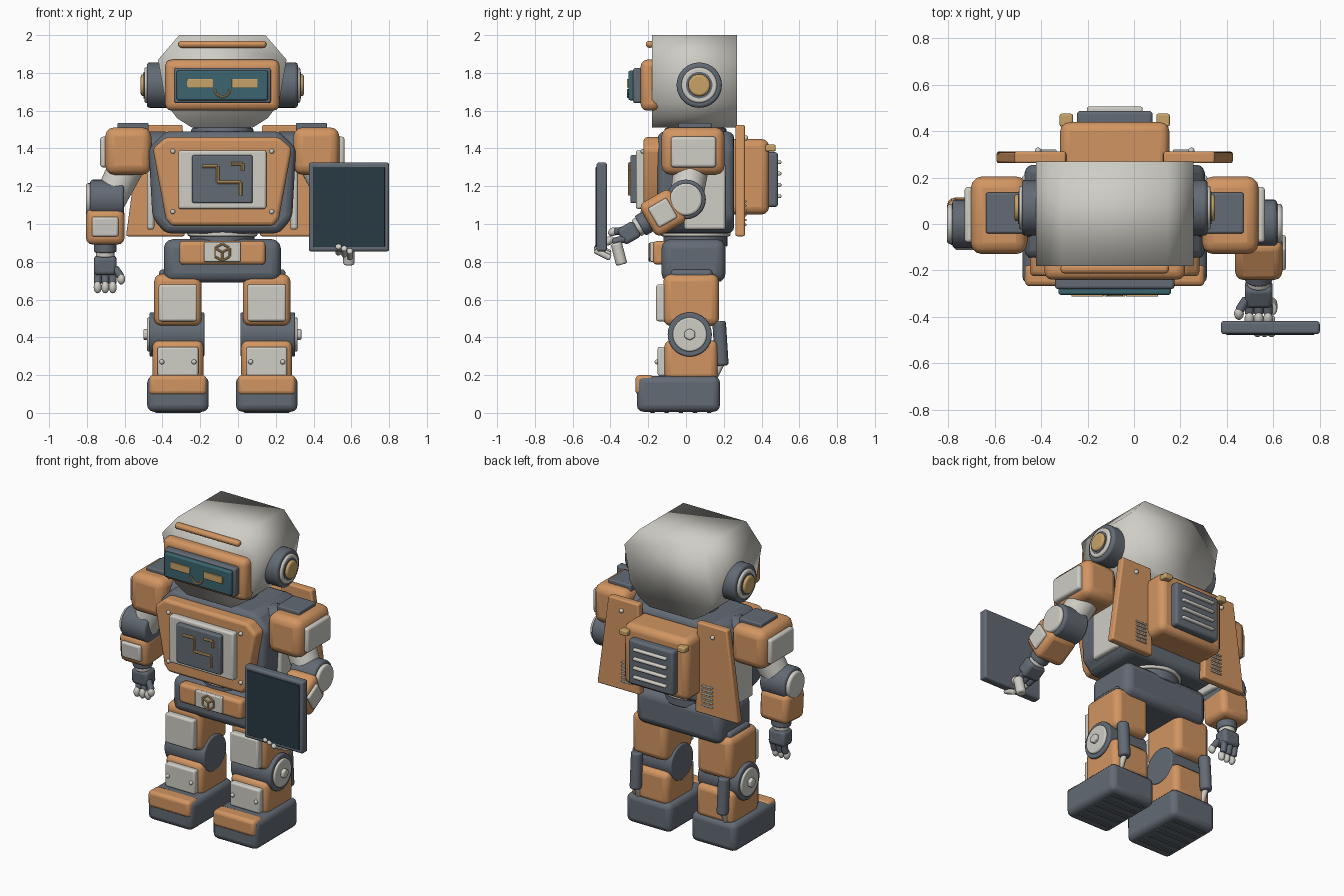
import bpy, bmesh, math
from mathutils import Vector, Matrix

if "Cube" in bpy.data.objects:
    bpy.data.objects.remove(bpy.data.objects["Cube"])

CX = -0.083  # body centre line; all x values below are measured from it


def material(name, rgb):
    m = bpy.data.materials.new(name)
    m.use_nodes = True
    m.diffuse_color = (*rgb, 1)
    m.node_tree.nodes["Principled BSDF"].inputs["Base Color"].default_value = (*rgb, 1)
    return m


ORANGE = material("orange paint", (0.64, 0.30, 0.12))
DARK = material("slate grey", (0.125, 0.145, 0.175))
LIGHT = material("warm white", (0.62, 0.61, 0.56))
GOLD = material("gold", (0.58, 0.37, 0.14))
TEAL = material("teal glass", (0.045, 0.13, 0.16))
SCREEN = material("dark glass", (0.022, 0.042, 0.056))


def finish(name, bm, mat, bevel=0, angle=40, frame=None):
    bmesh.ops.recalc_face_normals(bm, faces=bm.faces)
    me = bpy.data.meshes.new(name)
    bm.to_mesh(me)
    bm.free()
    me.materials.append(mat)
    ob = bpy.data.objects.new(name, me)
    bpy.context.collection.objects.link(ob)
    ob.matrix_world = Matrix.Translation((CX, 0, 0)) @ (frame or Matrix())
    if bevel:
        mod = ob.modifiers.new("soft edges", "BEVEL")
        mod.width, mod.segments, mod.limit_method = bevel, 3, "ANGLE"
    bpy.ops.object.select_all(action="DESELECT")
    ob.select_set(True)
    bpy.context.view_layer.objects.active = ob
    bpy.ops.object.shade_smooth_by_angle(angle=math.radians(angle))
    return ob


def box(name, mat, x, y, z, bevel=0.01, frame=None):
    """Rounded box from (min, max) ranges."""
    bm = bmesh.new()
    bmesh.ops.create_cube(bm, size=1)
    for v in bm.verts:
        v.co = [sum(r) / 2 + c * (r[1] - r[0]) for r, c in zip((x, y, z), v.co)]
    return finish(name, bm, mat, bevel, 50, frame)


def rod(name, mat, a, b, r, r2=None, bevel=0, sides=32, frame=None):
    """Cylinder or cone running from a to b."""
    a, b = Vector(a), Vector(b)
    bm = bmesh.new()
    turn = (b - a).to_track_quat("Z", "Y").to_matrix().to_4x4()
    bmesh.ops.create_cone(bm, cap_ends=True, segments=sides, radius1=r, radius2=r if r2 is None else r2,
                          depth=(b - a).length, matrix=Matrix.Translation((a + b) / 2) @ turn)
    return finish(name, bm, mat, bevel, 40, frame)


def ball(name, mat, c, size, frame=None):
    bm = bmesh.new()
    bmesh.ops.create_uvsphere(bm, u_segments=20, v_segments=12, radius=1,
                              matrix=Matrix.Translation(c) @ Matrix.Diagonal((*size, 1)))
    return finish(name, bm, mat, 0, 60, frame)


def prism(name, mat, half, y, bevel=0.02, angle=40, mirror=True):
    """Front outline (right half, or whole) pushed from y[0] to y[1]."""
    pts = half + [(-px, pz) for px, pz in reversed(half)] if mirror else half
    bm = bmesh.new()
    face = bm.faces.new([bm.verts.new((px, y[0], pz)) for px, pz in pts])
    out = bmesh.ops.extrude_face_region(bm, geom=[face])
    bmesh.ops.translate(bm, vec=(0, y[1] - y[0], 0),
                        verts=[g for g in out["geom"] if isinstance(g, bmesh.types.BMVert)])
    return finish(name, bm, mat, bevel, angle)


def wire(name, mat, pts, y, r):
    for a, b in zip(pts, pts[1:]):
        rod(name, mat, (a[0], y, a[1]), (b[0], y, b[1]), r, sides=8)


def bolt(name, x, y, z, r=0.013):
    ball(name, LIGHT, (x, y, z), (r, r, r))


# Head
prism("head_shell", LIGHT, [(0.16, 1.51), (0.24, 1.56), (0.3, 1.64), (0.34, 1.87), (0.228, 2.0)],
      (-0.18, 0.27), 0, 180)
box("face_plate", ORANGE, (-0.303, 0.303), (-0.24, -0.14), (1.6, 1.87), 0.035)
box("face_frame", DARK, (-0.257, 0.257), (-0.28, -0.22), (1.64, 1.826), 0.012)
box("face_screen", TEAL, (-0.242, 0.242), (-0.305, -0.27), (1.655, 1.812), 0.01)
for s in (-1, 1):
    box("eye", GOLD, (0.118 * s - 0.069, 0.118 * s + 0.069), (-0.313, -0.304), (1.722, 1.768), 0.003)
wire("smile", GOLD, [(0.04 * math.cos(t), 1.713 + 0.04 * math.sin(t))
                     for t in [math.pi * (1 + i / 8) for i in range(9)]], -0.307, 0.006)
box("brow_bar", ORANGE, (-0.233, 0.233), (-0.213, -0.17), (1.933, 1.97), 0.017)
for s in (-1, 1):
    def ear(name, mat, x0, x1, r, bevel):
        rod(name, mat, (x0 * s, 0.07, 1.735), (x1 * s, 0.07, 1.735), r, bevel=bevel)
    ear("ear_base", DARK, 0.27, 0.4, 0.12, 0.015)
    ear("ear_ring", LIGHT, 0.38, 0.413, 0.094, 0.01)
    ear("ear_recess", DARK, 0.4, 0.416, 0.07, 0)
    ear("ear_button", GOLD, 0.4, 0.432, 0.058, 0.012)

# Neck and torso
rod("neck", DARK, (0, 0.05, 1.42), (0, 0.05, 1.56), 0.13, bevel=0.01)
rod("neck_collar", DARK, (0, 0.05, 1.46), (0, 0.05, 1.51), 0.165, bevel=0.015)
prism("torso_shell", DARK, [(0.3, 0.95), (0.37, 1.03), (0.39, 1.4), (0.3, 1.49)], (-0.15, 0.255), 0.035)
prism("chest_armour", ORANGE, [(0.27, 0.99), (0.3, 1.03), (0.368, 1.4), (0.3, 1.46)], (-0.225, -0.04), 0.02)
box("chest_plate", LIGHT, (-0.233, 0.233), (-0.265, -0.2), (1.08, 1.39), 0.012)
box("chest_panel", DARK, (-0.16, 0.16), (-0.295, -0.25), (1.11, 1.365), 0.01)
wire("circuit", GOLD, [(-0.105, 1.305), (-0.025, 1.305), (-0.025, 1.22), (0.098, 1.22), (0.098, 1.15)], -0.298, 0.009)
wire("circuit", GOLD, [(0.045, 1.32), (0.108, 1.32), (0.108, 1.28)], -0.298, 0.009)
for s in (-1, 1):
    for z in (1.065, 1.385):
        bolt("chest_bolt", 0.262 * s, -0.227, z)
    box("side_panel", LIGHT, sorted((0.36 * s, 0.4 * s)), (-0.01, 0.21), (0.97, 1.32), 0.015)
rod("waist", DARK, (0, 0.05, 0.88), (0, 0.05, 0.98), 0.17, bevel=0.01)
rod("waist_ring", LIGHT, (0, 0.05, 0.935), (0, 0.05, 0.96), 0.185, bevel=0.008)

# Pelvis and belt
box("pelvis", DARK, (-0.31, 0.31), (-0.13, 0.21), (0.69, 0.92), 0.05)
box("belt", ORANGE, (-0.228, 0.228), (-0.175, -0.1), (0.785, 0.91), 0.02)
box("buckle", LIGHT, (-0.097, 0.097), (-0.19, -0.15), (0.8, 0.905), 0.006)
hexa = [(0.045 * math.sin(i * math.pi / 3), 0.85 + 0.045 * math.cos(i * math.pi / 3)) for i in range(7)]
wire("buckle_emblem", GOLD, hexa, -0.192, 0.006)
for i in (1, 3, 5):
    wire("buckle_emblem", GOLD, [(0, 0.85), hexa[i]], -0.192, 0.006)

# Backpack
box("backpack", ORANGE, (-0.235, 0.235), (0.2, 0.44), (1.05, 1.45), 0.04)
box("backpack_panel", DARK, (-0.163, 0.163), (0.42, 0.487), (1.09, 1.38), 0.015)
for i in range(4):
    box("vent_slat", LIGHT, (-0.12, 0.12), (0.475, 0.505), (1.137 + 0.06 * i, 1.157 + 0.06 * i), 0.008)
for s in (-1, 1):
    box("backpack_clip", GOLD, sorted((0.18 * s, 0.237 * s)), (0.42, 0.475), (1.385, 1.42), 0.008)
    # Back wings
    wing = [(0.2, 0.935), (0.51, 0.935), (0.43, 1.525), (0.21, 1.525)]
    prism("back_wing", ORANGE, [(x * s, z) for x, z in wing], (0.262, 0.312), 0.01, mirror=False)
    bolt("wing_bolt", 0.33 * s, 0.315, 1.455, 0.014)
    for i in range(6):
        z = 0.99 + i * 0.025
        box("wing_vent", LIGHT, sorted((0.25 * s, 0.33 * s)), (0.305, 0.32), (z, z + 0.012), 0.004)

# Legs
for s in (-1, 1):
    c = 0.235 * s

    def part(name, mat, w, y, z, bevel):
        box(name, mat, (c - w, c + w), y, z, bevel)
    part("hip", DARK, 0.1, (-0.08, 0.14), (0.66, 0.76), 0.02)
    part("thigh", ORANGE, 0.126, (-0.12, 0.175), (0.46, 0.735), 0.04)
    part("thigh_panel", LIGHT, 0.102, (-0.158, -0.1), (0.485, 0.68), 0.012)
    part("knee_link", DARK, 0.11, (-0.07, 0.11), (0.35, 0.5), 0.02)
    part("shin", ORANGE, 0.135, (-0.115, 0.168), (0.17, 0.385), 0.035)
    part("shin_panel", LIGHT, 0.108, (-0.15, -0.09), (0.195, 0.35), 0.012)
    for dx in (-0.085, 0.085):
        bolt("shin_bolt", c + dx, -0.153, 0.27)
    for name, mat, x0, x1, r, n in (("knee_joint", DARK, 0.095, 0.385, 0.117, 32),
                                    ("knee_cap", LIGHT, 0.37, 0.398, 0.09, 32),
                                    ("knee_bolt", LIGHT, 0.39, 0.418, 0.032, 6)):
        rod(name, mat, (x0 * s, 0.02, 0.415), (x1 * s, 0.02, 0.415), r, bevel=0.008, sides=n)
    x = 0.315 * s
    rod("leg_piston", DARK, (x, 0.175, 0.485), (x, 0.19, 0.25), 0.036, bevel=0.012)
    rod("leg_piston_rod", LIGHT, (x, 0.19, 0.27), (x, 0.15, 0.19), 0.018)
    part("foot", DARK, 0.163, (-0.26, 0.18), (0.006, 0.195), 0.035)
    part("toe_cap", ORANGE, 0.152, (-0.268, -0.17), (0.095, 0.2), 0.022)
    for i in range(5):
        part("sole_tread", DARK, 0.12, (-0.19 + i * 0.075, -0.165 + i * 0.075), (0, 0.02), 0.004)

# Arms: forearm parts hang below the elbow, then swing forward by the pitch
for s, pitch in ((-1, 4), (1, -60)):
    box("shoulder", ORANGE, sorted((0.376 * s, 0.62 * s)), (-0.13, 0.205), (1.26, 1.512), 0.05)
    box("shoulder_top", DARK, sorted((0.39 * s, 0.555 * s)), (-0.04, 0.135), (1.45, 1.535), 0.008)
    box("shoulder_panel", LIGHT, sorted((0.6 * s, 0.647 * s)), (-0.08, 0.16), (1.3, 1.462), 0.015)
    rod("shoulder_joint", DARK, (0.3 * s, 0.04, 1.39), (0.42 * s, 0.04, 1.39), 0.1)
    rod("upper_arm", LIGHT, (0.5 * s, 0.03, 1.32), (0.6 * s, 0.0, 1.12), 0.095, 0.085, bevel=0.01)
    rod("elbow", DARK, (0.52 * s, 0, 1.13), (0.7 * s, 0, 1.13), 0.105, bevel=0.015)
    rod("elbow_cap", LIGHT, (0.69 * s, 0, 1.13), (0.722 * s, 0, 1.13), 0.086, bevel=0.012)
    f = Matrix.Translation((0.62 * s, 0, 1.13)) @ Matrix.Rotation(math.radians(pitch), 4, "X")
    box("forearm", ORANGE, (-0.102, 0.102), (-0.1, 0.1), (-0.235, -0.045), 0.035, f)
    if s < 0:
        box("forearm_panel", LIGHT, (-0.07, 0.07), (-0.12, -0.08), (-0.19, -0.085), 0.012, f)
    else:
        box("forearm_panel", LIGHT, (0.08, 0.118), (-0.06, 0.06), (-0.2, -0.085), 0.012, f)
    rod("wrist", DARK, (0, 0, -0.2), (0, 0, -0.28), 0.06, bevel=0.008, frame=f)
    rod("wrist_ring", LIGHT, (0, 0, -0.27), (0, 0, -0.305), 0.05, bevel=0.008, frame=f)
    box("palm", DARK, (-0.06, 0.06), (-0.045, 0.05), (-0.4, -0.3), 0.02, f)
    for i in range(3):
        x = -0.04 + 0.04 * i
        rod("finger", DARK, (x, 0.02, -0.38), (x, 0, -0.45), 0.02, bevel=0.008, sides=16, frame=f)
        ball("fingertip", LIGHT, (x, -0.015, -0.465), (0.021, 0.022, 0.032), f)
    rod("thumb", DARK, (-0.05 * s, -0.02, -0.36), (-0.085 * s, -0.04, -0.41), 0.02, bevel=0.008, sides=16, frame=f)
    ball("thumb_tip", LIGHT, (-0.085 * s, -0.045, -0.42), (0.021, 0.022, 0.028), f)

# Tablet held in the left hand
box("tablet", DARK, (0.458, 0.883), (-0.474, -0.418), (0.855, 1.325), 0.012)
box("tablet_screen", SCREEN, (0.48, 0.86), (-0.478, -0.46), (0.877, 1.302), 0.003)
for x, z in ((0.615, 0.885), (0.645, 0.875), (0.675, 0.86)):
    rod("gripping_finger", LIGHT, (x, -0.4, z - 0.04), (x, -0.482, z), 0.016, bevel=0.007, sides=16)
rod("gripping_thumb", LIGHT, (0.67, -0.37, 0.9), (0.67, -0.34, 0.785), 0.03, bevel=0.01, sides=16)
